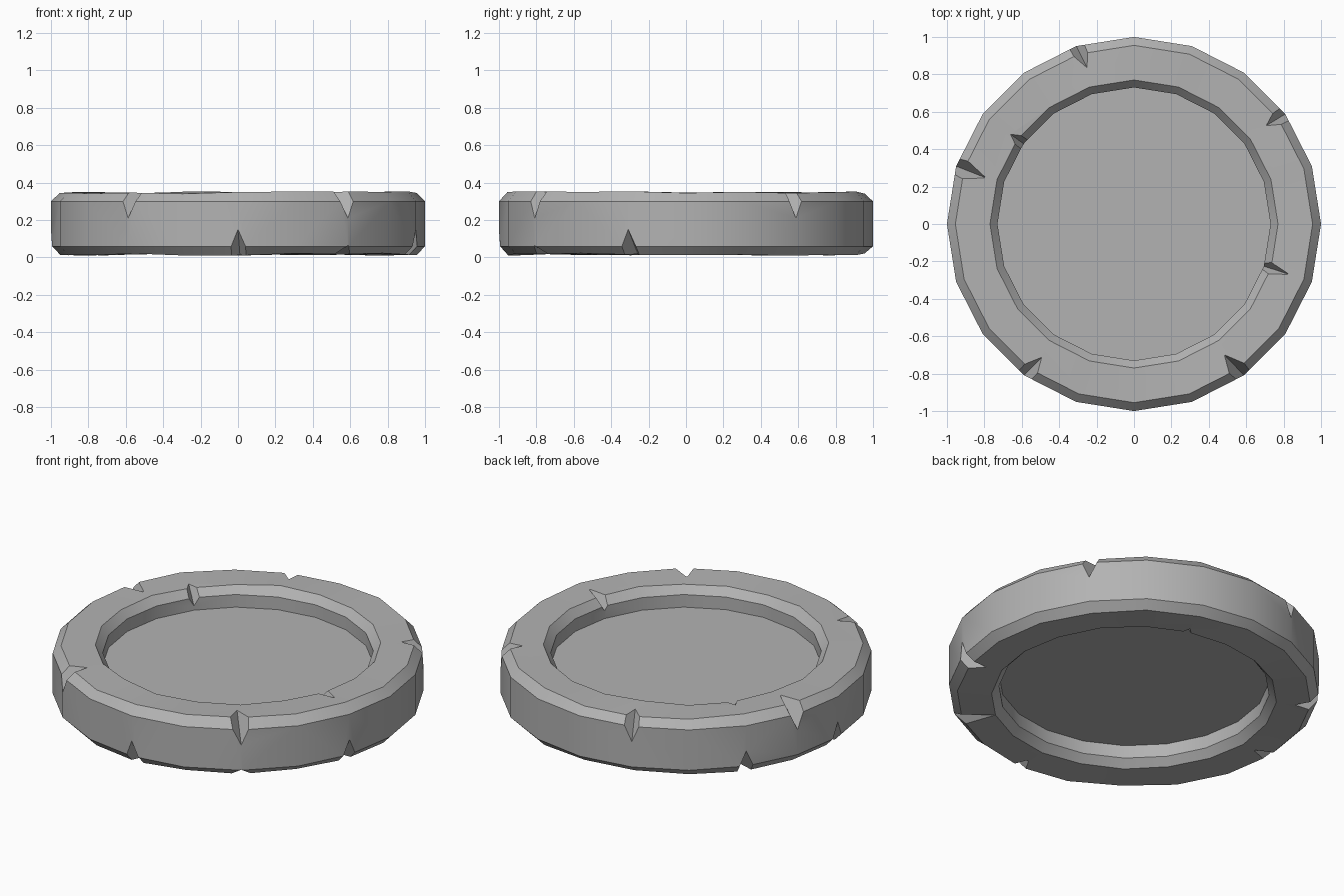
import bpy, bmesh, random
from math import radians, cos, sin, tau
from mathutils import Vector

cube = bpy.data.objects.get("Cube")
if cube:
    bpy.data.objects.remove(cube, do_unlink=True)

random.seed(4)
SIDES = 20
TOP, BOTTOM, MID = 0.347, 0.016, 0.182

stone = bpy.data.materials.new("grey_stone")
stone.use_nodes = True
stone.diffuse_color = (0.45, 0.45, 0.45, 1)
stone.node_tree.nodes["Principled BSDF"].inputs["Base Color"].default_value = (0.45, 0.45, 0.45, 1)


def polar(r, angle, z):
    return Vector((r * cos(angle), r * sin(angle), z))


def mesh_object(name, bm):
    bmesh.ops.recalc_face_normals(bm, faces=bm.faces)
    mesh = bpy.data.meshes.new(name)
    bm.to_mesh(mesh)
    bm.free()
    mesh.materials.append(stone)
    obj = bpy.data.objects.new(name, mesh)
    bpy.context.collection.objects.link(obj)
    return obj


# Lathe: upper recess, rim, outer wall, lower rim, lower recess
profile = [(0.73, 0.225), (0.73, 0.3), (0.77, TOP), (0.955, TOP), (1, 0.3),
           (1, 0.06), (0.955, BOTTOM), (0.77, BOTTOM), (0.73, 0.063), (0.73, 0.14)]
bm = bmesh.new()
rings = []
for r, z in profile:
    rough = 0.007 if z in (TOP, BOTTOM) else 0
    rings.append([bm.verts.new(polar(r, tau * i / SIDES, z + random.uniform(-rough, rough)))
                  for i in range(SIDES)])
for a, b in zip(rings, rings[1:]):
    for i in range(SIDES):
        j = (i + 1) % SIDES
        bm.faces.new((a[i], a[j], b[j], b[i]))
bm.faces.new(rings[0])
bm.faces.new(rings[-1])
disc = mesh_object("stone_disc", bm)


# Wedge-shaped chip: tip on the rim, foot on the wall, open corners outside
def chip(degrees, tip_r, foot_r, foot_z, half_width, skew=0.0):
    a = radians(degrees)
    side = Vector((-sin(a), cos(a), 0))
    up = foot_z > MID
    rim = TOP if up else BOTTOM
    open_z = rim + (0.055 if up else -0.055)
    open_r = foot_r + (0.05 if foot_r > tip_r else -0.05)
    bm = bmesh.new()
    points = [polar(tip_r, a, rim) + side * skew, polar(foot_r, a, foot_z),
              polar(open_r, a, open_z) + side * half_width,
              polar(open_r, a, open_z) - side * half_width]
    v = [bm.verts.new(p) for p in points]
    for tri in ((0, 1, 2), (0, 1, 3), (0, 2, 3), (1, 2, 3)):
        bm.faces.new([v[k] for k in tri])
    cutter = mesh_object("chip_cutter", bm)
    cutter.hide_render = True
    mod = disc.modifiers.new("chip", "BOOLEAN")
    mod.operation = "DIFFERENCE"
    mod.solver = "EXACT"
    mod.object = cutter
    bpy.context.view_layer.objects.active = disc
    bpy.ops.object.modifier_apply(modifier=mod.name)
    bpy.data.objects.remove(cutter, do_unlink=True)


# Upper outer chips
for angle, tip, skew in ((-54, 0.85, -0.02), (36, 0.88, 0.01), (108, 0.87, -0.02),
                         (162, 0.83, 0.01), (-126, 0.865, 0.02)):
    chip(angle, tip, 1, 0.21, 0.12, skew)
# Lower outer chips
for angle, tip in ((-90, 0.87), (-18, 0.86), (144, 0.87), (180, 0.85)):
    chip(angle, tip, 1, 0.15, 0.11, 0.01)
chip(-54, 0.76, 1, 0.065, 0.16)
# Inner rim chips, upper and lower
chip(-18, 0.87, 0.73, 0.27, 0.09)
chip(144, 0.82, 0.73, 0.25, 0.11)
chip(72, 0.81, 0.73, 0.1, 0.09)

# Soft wall, crisp bevels
bpy.ops.object.select_all(action="DESELECT")
disc.select_set(True)
bpy.context.view_layer.objects.active = disc
bpy.ops.object.shade_smooth_by_angle(angle=radians(30))
